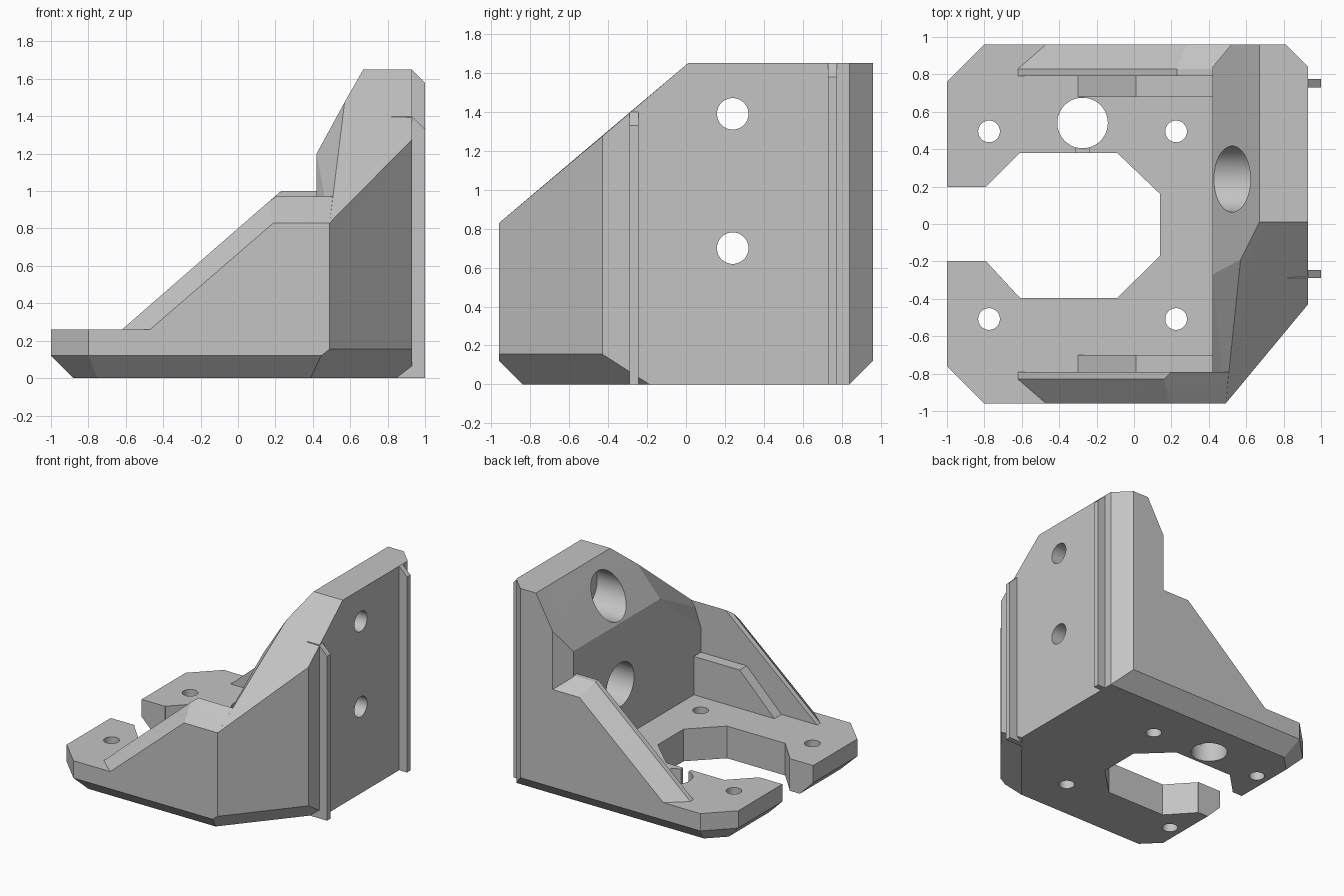
import bpy, bmesh, math
from mathutils import Vector

old = bpy.data.objects.get("Cube")
if old:
    bpy.data.objects.remove(old, do_unlink=True)

grey = bpy.data.materials.new("light_grey_plastic")
grey.use_nodes = True
GREY = (0.55, 0.55, 0.55, 1)
grey.diffuse_color = GREY
grey.node_tree.nodes["Principled BSDF"].inputs["Base Color"].default_value = GREY


def finish(name, bm):
    bmesh.ops.recalc_face_normals(bm, faces=bm.faces)
    mesh = bpy.data.meshes.new(name)
    bm.to_mesh(mesh)
    bm.free()
    mesh.materials.append(grey)
    obj = bpy.data.objects.new(name, mesh)
    bpy.context.collection.objects.link(obj)
    return obj


def hull(name, points):
    """Convex faceted block through the given corners."""
    bm = bmesh.new()
    for p in points:
        bm.verts.new(p)
    res = bmesh.ops.convex_hull(bm, input=bm.verts)
    inside = {v for v in res["geom_interior"] if isinstance(v, bmesh.types.BMVert)}
    bmesh.ops.delete(bm, geom=list(inside), context='VERTS')
    bmesh.ops.dissolve_limit(bm, angle_limit=math.radians(0.5),
                             verts=bm.verts, edges=bm.edges)
    return finish(name, bm)


def prism(name, outline, z0, z1):
    return hull(name, [(x, y, z) for x, y in outline for z in (z0, z1)])


def box(name, x0, x1, y0, y1, z0, z1):
    return prism(name, [(x0, y0), (x1, y0), (x1, y1), (x0, y1)], z0, z1)


def cylinder(name, centre, radius, depth, along_x=False):
    bm = bmesh.new()
    bmesh.ops.create_cone(bm, cap_ends=True, segments=48, radius1=radius,
                          radius2=radius, depth=depth)
    if along_x:
        for v in bm.verts:
            v.co = Vector((v.co.z, v.co.y, -v.co.x))
    bmesh.ops.translate(bm, verts=bm.verts, vec=centre)
    return finish(name, bm)


def combine(target, other, operation):
    mod = target.modifiers.new(operation.lower(), 'BOOLEAN')
    mod.operation, mod.solver, mod.object = operation, 'EXACT', other
    bpy.context.view_layer.objects.active = target
    bpy.ops.object.modifier_apply(modifier=mod.name)
    bpy.data.objects.remove(other, do_unlink=True)


PLATE = 0.26

# Base plate
bracket = prism("mounting_bracket", [
    (-1, -0.76), (-0.8, -0.96), (0.49, -0.96), (0.93, -0.43),
    (0.93, 0.84), (0.81, 0.96), (-0.8, 0.96), (-1, 0.76)], 0, PLATE)

# Upright wall with bevelled top and sloping front shoulder
foot = [(0.42, -0.79), (0.49, -0.96), (0.93, -0.43), (0.93, 0.84),
        (0.81, 0.96), (0.52, 0.96), (0.42, 0.84)]
wall = hull("upright_wall", [(x, y, 0) for x, y in foot] + [
    (0.42, -0.79, 0.77), (0.56, -0.79, 0.97), (0.49, -0.96, 0.83),
    (0.93, -0.43, 1.275), (0.93, 0.01, 1.65), (0.67, 0.01, 1.65),
    (0.57, -0.19, 1.475), (0.42, -0.27, 1.2), (0.42, 0.84, 1.2),
    (0.52, 0.96, 1.38), (0.67, 0.96, 1.65), (0.81, 0.96, 1.65),
    (0.93, 0.84, 1.65)])
combine(bracket, wall, 'UNION')

# Triangular side gussets with bevelled outer edges
back_top = [(-0.62, 0.79, PLATE), (-0.62, 0.83, PLATE), (-0.47, 0.96, PLATE),
            (0.23, 0.79, 1.0), (0.23, 0.83, 1.0), (0.28, 0.96, 0.91),
            (0.52, 0.79, 1.0), (0.52, 0.83, 1.0), (0.52, 0.96, 0.91)]
front_top = [(-0.62, -0.79, PLATE), (-0.62, -0.83, PLATE), (-0.47, -0.96, PLATE),
             (0.2, -0.79, 0.97), (0.16, -0.83, 0.94), (0.19, -0.96, 0.83),
             (0.56, -0.79, 0.97), (0.49, -0.96, 0.83)]
for name, top in (("back_gusset", back_top), ("front_gusset", front_top)):
    gusset = hull(name, top + [(x, y, 0.18) for x, y, z in top])
    combine(bracket, gusset, 'UNION')

# Low inner ribs beside the gussets
for name, y0, y1 in (("back_inner_rib", 0.68, 0.85), ("front_inner_rib", -0.85, -0.7)):
    rib = hull(name, [(x, y, z) for y in (y0, y1) for x, z in
                      ((-0.3, 0.2), (-0.3, PLATE), (0.01, 0.57), (0.5, 0.57), (0.5, 0.2))])
    combine(bracket, rib, 'UNION')

# Bevels along the underside
bm = bmesh.new()
bm.from_mesh(bracket.data)
r = math.sqrt(0.5)
diag = Vector((0.53, -0.44, 0)).normalized()
bevels = [((0, -1, 0), (0, -0.96, 0), 0.12), ((0, 1, 0), (0, 0.96, 0), 0.12),
          ((-1, 0, 0), (-1, 0, 0), 0.12), ((-r, -r, 0), (-1, -0.76, 0), 0.12),
          ((-r, r, 0), (-1, 0.76, 0), 0.12), (diag, (0.93, -0.43, 0), 0.155)]
for normal, point, size in bevels:
    n = Vector(normal)
    cut = bmesh.ops.bisect_plane(
        bm, geom=bm.verts[:] + bm.edges[:] + bm.faces[:], dist=1e-5,
        plane_co=Vector(point) - n * size, plane_no=n - Vector((0, 0, 1)),
        clear_outer=True)
    rim = [e for e in bm.edges if e.is_boundary]
    if rim:
        bmesh.ops.holes_fill(bm, edges=rim, sides=0)
bmesh.ops.recalc_face_normals(bm, faces=bm.faces)
bm.to_mesh(bracket.data)
bm.free()

# Vertical guide strips on the outer wall face
for name, y0, y1, top in (("front_guide", -0.29, -0.245, 1.4), ("back_guide", 0.73, 0.775, 1.65)):
    strip = hull(name, [(x, y, z) for y in (y0, y1) for x, z in
                        ((0.82, 0), (0.82, top), (0.93, top), (1, top - 0.07), (1, 0))])
    combine(bracket, strip, 'UNION')

# Open octagonal cut-out
cutters = [
    prism("octagon_cutter", [(-0.79, -0.2), (-0.61, -0.395), (-0.09, -0.395), (0.14, -0.17),
                             (0.14, 0.16), (-0.09, 0.38), (-0.61, 0.38), (-0.79, 0.2)], -0.1, 0.4),
    box("slot_cutter", -1.1, -0.7, -0.197, 0.197, -0.1, 0.4),
    # Rod hole and its shallow notch
    cylinder("rod_cutter", (-0.275, 0.54, 0.1), 0.135, 0.6),
    box("notch_cutter", -0.31, -0.24, 0.3, 0.5, 0.13, 0.4)]

# Screw holes in the plate
for x in (-0.775, 0.225):
    for y in (-0.508, 0.495):
        cutters.append(cylinder("screw_cutter", (x, y, 0.1), 0.058, 0.6))

# Counterbored bolt holes in the wall
for z in (0.7, 1.39):
    cutters.append(cylinder("bolt_cutter", (0.75, 0.24, z), 0.081, 1, True))
    cutters.append(cylinder("counterbore_cutter", (0.5, 0.24, z), 0.177, 0.5, True))

for cutter in cutters:
    combine(bracket, cutter, 'DIFFERENCE')

# Smooth bores, crisp facets
bpy.ops.object.select_all(action='DESELECT')
bracket.select_set(True)
bpy.context.view_layer.objects.active = bracket
bpy.ops.object.shade_smooth_by_angle(angle=math.radians(10))
